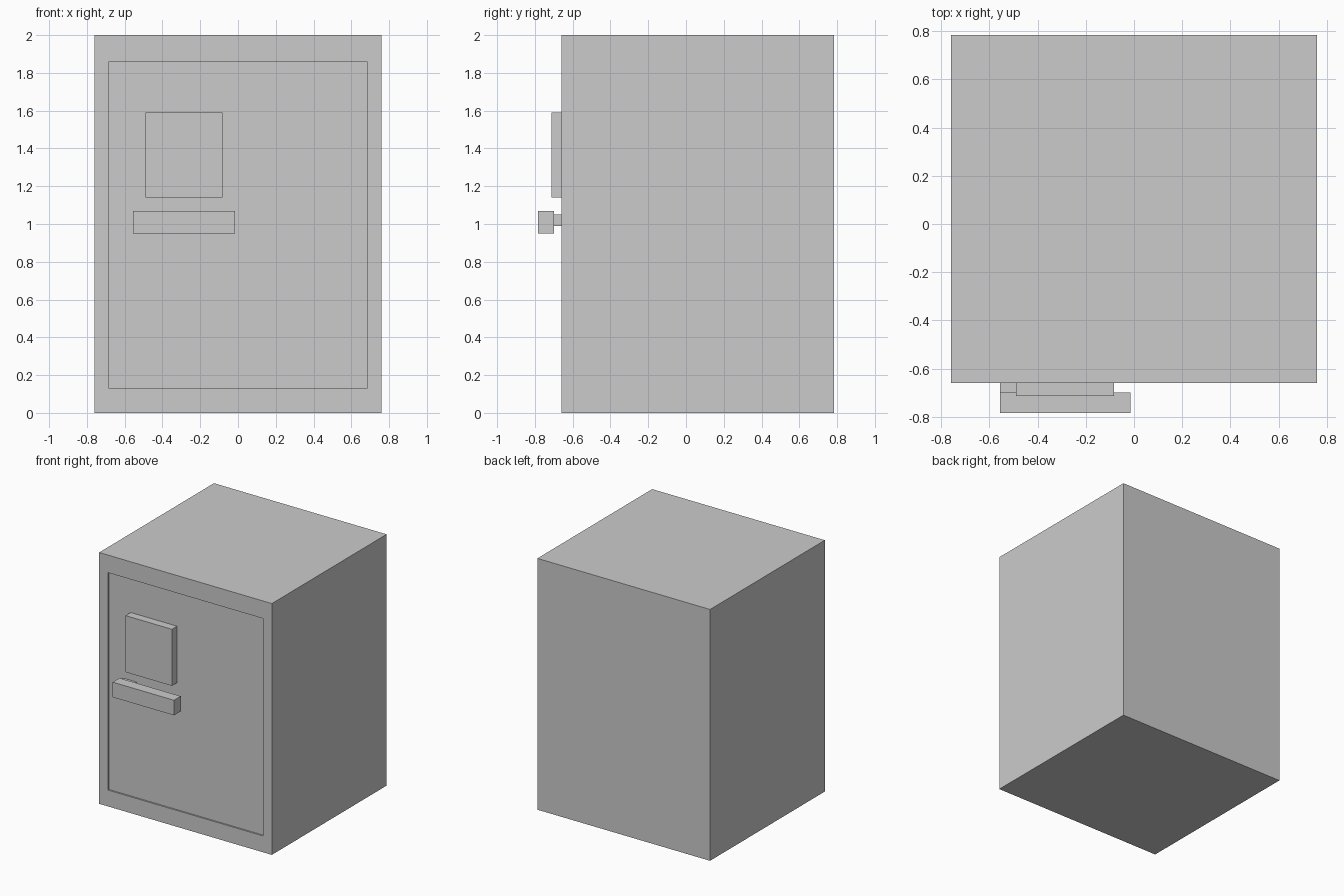
import bpy, bmesh

if "Cube" in bpy.data.objects:
    bpy.data.objects.remove(bpy.data.objects["Cube"])


def box_mesh(x, y, z):
    """bmesh box from (min, max) ranges"""
    bm = bmesh.new()
    bmesh.ops.create_cube(bm, size=1)
    for v in bm.verts:
        v.co = [r[0] if c < 0 else r[1] for c, r in zip(v.co, (x, y, z))]
    return bm


def finish(name, bm):
    mesh = bpy.data.meshes.new(name)
    bm.to_mesh(mesh)
    bm.free()
    obj = bpy.data.objects.new(name, mesh)
    bpy.context.collection.objects.link(obj)
    return obj


FRONT, DOOR = -0.66, -0.648

# Cabinet with a shallow door recess in the front
bm = box_mesh((-0.76, 0.76), (FRONT, 0.783), (0, 2))
bm.normal_update()
front = min(bm.faces, key=lambda f: f.calc_center_median().y)
bmesh.ops.inset_region(bm, faces=[front], thickness=0.11)
for v in front.verts:
    v.co.z = 0.13 if v.co.z < 1 else 1.86
# straight recess walls, then the sunken door face
door = bmesh.ops.extrude_discrete_faces(bm, faces=[front])["faces"][0]
for v in door.verts:
    v.co.y = DOOR
bmesh.ops.recalc_face_normals(bm, faces=bm.faces)
finish("safe_body", bm)

# Keypad plate, handle and the short stem holding the handle
finish("keypad", box_mesh((-0.49, -0.083), (-0.713, DOOR), (1.14, 1.59)))
finish("handle_bar", box_mesh((-0.555, -0.015), (-0.783, -0.698), (0.95, 1.07)))
finish("handle_stem", box_mesh((-0.555, -0.44), (-0.698, DOOR), (0.99, 1.05)))
